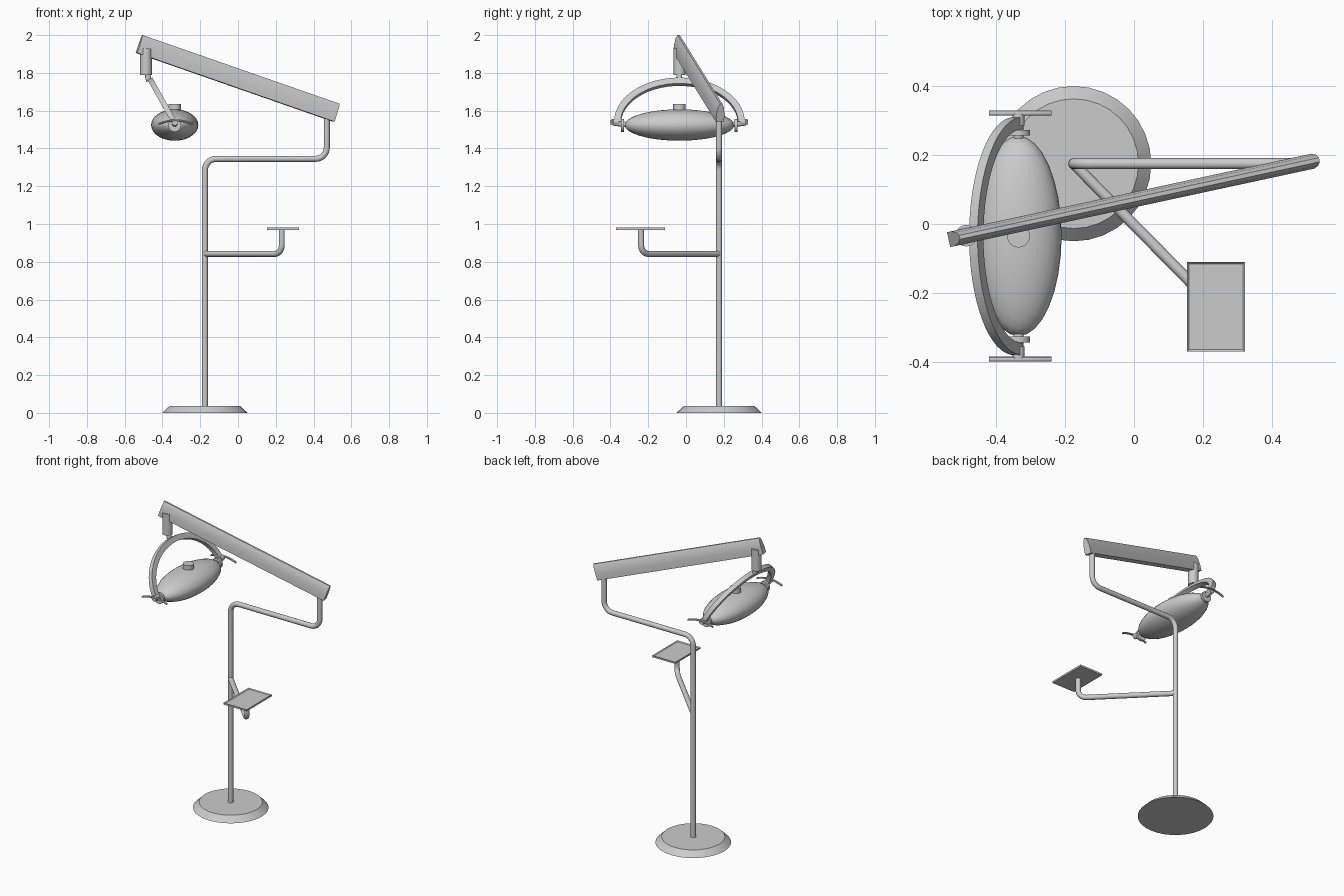
import bpy, bmesh, math
from mathutils import Vector, Matrix

if "Cube" in bpy.data.objects:
    bpy.data.objects.remove(bpy.data.objects["Cube"])


def finish(name, bm, angle=40):
    bmesh.ops.recalc_face_normals(bm, faces=bm.faces)
    me = bpy.data.meshes.new(name)
    bm.to_mesh(me)
    bm.free()
    ob = bpy.data.objects.new(name, me)
    bpy.context.collection.objects.link(ob)
    bpy.ops.object.select_all(action='DESELECT')
    ob.select_set(True)
    bpy.context.view_layer.objects.active = ob
    bpy.ops.object.shade_smooth_by_angle(angle=math.radians(angle))
    return ob


def loft(name, rings):
    """Skin a list of closed rings and cap both ends."""
    bm = bmesh.new()
    vs = [[bm.verts.new(p) for p in r] for r in rings]
    n = len(vs[0])
    for a, b in zip(vs, vs[1:]):
        for i in range(n):
            j = (i + 1) % n
            bm.faces.new((a[i], a[j], b[j], b[i]))
    bm.faces.new(vs[0])
    bm.faces.new(vs[-1])
    return finish(name, bm)


def rod(name, a, b, r1, r2=None, seg=24):
    a, b = Vector(a), Vector(b)
    bm = bmesh.new()
    rot = (b - a).to_track_quat('Z', 'Y').to_matrix().to_4x4()
    bmesh.ops.create_cone(bm, cap_ends=True, segments=seg, radius1=r1,
                          radius2=r1 if r2 is None else r2, depth=(b - a).length,
                          matrix=Matrix.Translation((a + b) / 2) @ rot)
    return finish(name, bm)


def tube(name, pts, r, bend=0.06, seg=12):
    """Round tube along a planar path with filleted corners."""
    pts = [Vector(p) for p in pts]
    path = [pts[0]]
    for p, q, s in zip(pts, pts[1:], pts[2:]):
        a = q + (p - q).normalized() * bend
        b = q + (s - q).normalized() * bend
        c = a + b - q
        for i in range(9):
            t = i / 8 * math.pi / 2
            path.append(c + (a - c) * math.cos(t) + (b - c) * math.sin(t))
    path.append(pts[-1])
    side = (pts[1] - pts[0]).cross(pts[2] - pts[1]).normalized()
    rings = []
    for i, p in enumerate(path):
        d = (path[min(i + 1, len(path) - 1)] - path[max(i - 1, 0)]).normalized()
        up = d.cross(side)
        rings.append([p + (side * math.cos(k * math.tau / seg)
                           + up * math.sin(k * math.tau / seg)) * r for k in range(seg)])
    return loft(name, rings)


# base and bent pole
PX, PY = -0.175, 0.175
rod("base", (PX, PY, 0), (PX, PY, 0.036), 0.225, 0.188, 32)
tube("pole", [(PX, PY, 0.03), (PX, PY, 1.345), (0.47, PY, 1.345), (0.47, PY, 1.6)], 0.016)

# tray arm and tray
tube("tray_arm", [(PX, PY, 0.842), (0.232, -0.238, 0.842), (0.232, -0.238, 0.972)], 0.016, 0.05)
bm = bmesh.new()
bmesh.ops.create_cube(bm, size=1, matrix=Matrix.Translation((0.238, -0.24, 0.975))
                      @ Matrix.Diagonal((0.168, 0.26, 0.011, 1)))
bm.normal_update()
top = [f for f in bm.faces if f.normal.z > 0.9]
bmesh.ops.inset_region(bm, faces=top, thickness=0.008)
bmesh.ops.translate(bm, verts=top[0].verts, vec=(0, 0, -0.006))
finish("tray", bm)

# sloping beam, narrowing to the top
A, B = Vector((-0.522, -0.042, 1.953)), Vector((0.522, 0.183, 1.589))
axis = (B - A).normalized()
side = Vector((0, 0, 1)).cross(axis).normalized()
up = axis.cross(side)
half = [(0.022, -0.05), (0.022, -0.01), (0.016, 0.03), (0.006, 0.05)]
section = half + [(-x, z) for x, z in reversed(half)]
loft("beam", [[P + side * x + up * z for x, z in section] for P in (A, B)])

# hanger under the high end
rod("hanger", (-0.487, -0.034, 1.79), (-0.487, -0.034, 1.93), 0.031)
rod("hanger_pin", (-0.472, -0.035, 1.755), (-0.48, -0.035, 1.80), 0.015)

# tilted yoke
LX, LY = -0.335, -0.035
rise = Vector((-0.49, 0, 0.872))
nrm = Vector((0.872, 0, 0.49))
yoke = []
for i in range(33):
    t = math.pi * i / 32
    c = Vector((LX, LY, 1.535))
    ring = []
    for dr, dn in ((-1, -1), (1, -1), (1, 1), (-1, 1)):
        a, b = 0.328 + dr * 0.0175, 0.25 + dr * 0.0175
        ring.append(c + Vector((0, 1, 0)) * a * math.cos(t)
                    + rise * b * math.sin(t) + nrm * dn * 0.014)
    yoke.append(ring)
loft("yoke", yoke)

# lamp head and top knob
bm = bmesh.new()
bmesh.ops.create_uvsphere(bm, u_segments=32, v_segments=16, radius=1,
                          matrix=Matrix.Translation((LX, LY, 1.524))
                          @ Matrix.Diagonal((0.125, 0.29, 0.083, 1)))
finish("lamp_head", bm)
rod("top_knob", (LX, LY, 1.58), (LX, LY, 1.635), 0.033)

# pivots and curved handles on both sides
for s, tag in ((-1, "front"), (1, "back")):
    rod(tag + "_pivot", (LX, LY + s * 0.27, 1.525), (LX, LY + s * 0.352, 1.535), 0.014)
    rod(tag + "_pivot_disc", (LX, LY + s * 0.292, 1.522), (LX, LY + s * 0.308, 1.522), 0.034)
    rod(tag + "_handle_stem", (LX, LY + s * 0.32, 1.54), (LX, LY + s * 0.357, 1.54), 0.017)
    rings = []
    for i in range(13):
        u = i / 6 - 1
        p = Vector((LX + 0.09 * u + 0.005, LY + s * 0.357, 1.548 - 0.018 * u * u))
        rings.append([p + Vector((0, math.cos(k * math.tau / 8) * 0.0075,
                                  math.sin(k * math.tau / 8) * 0.006)) for k in range(8)])
    loft(tag + "_handle", rings)
